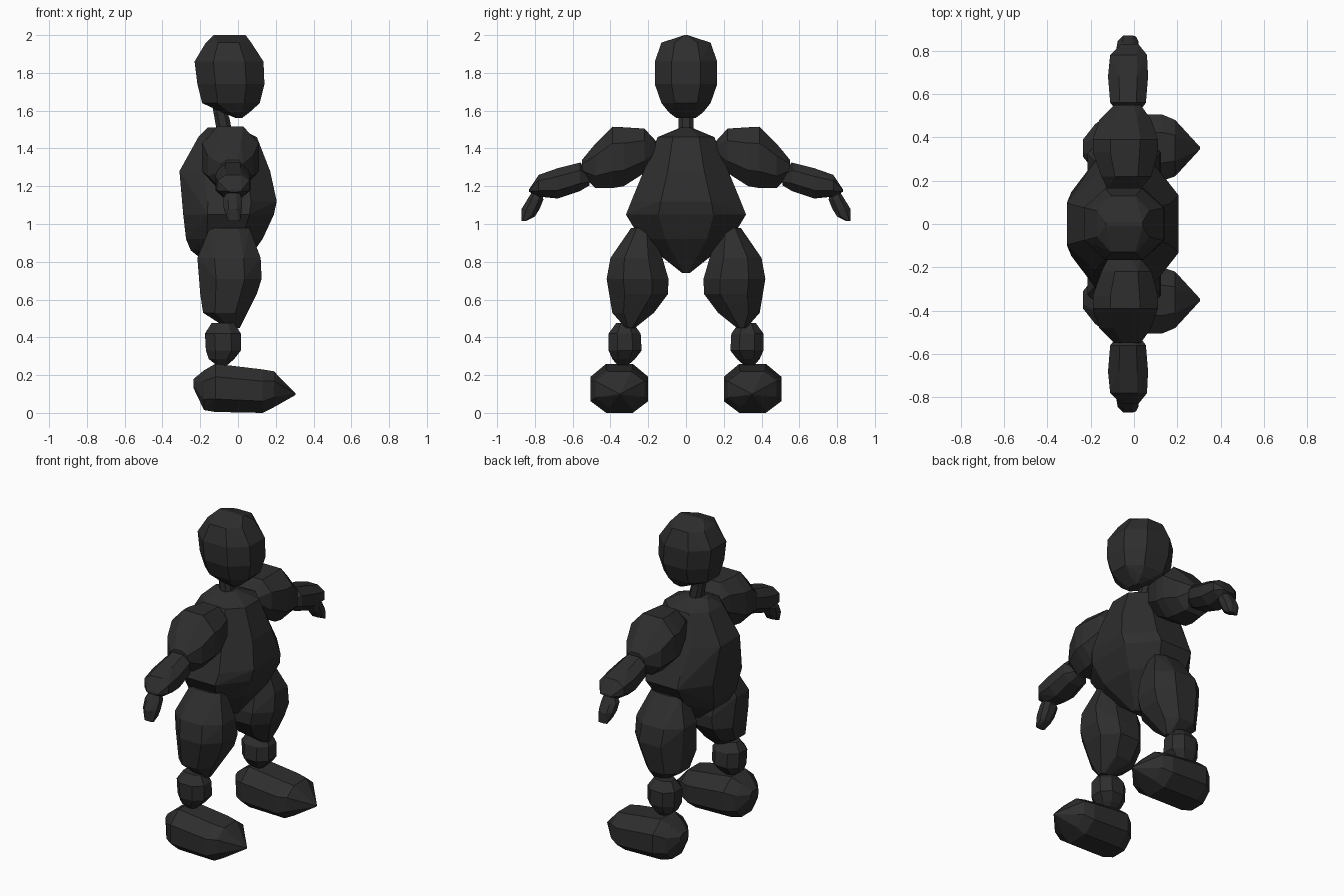
import bpy, bmesh

mat = bpy.data.materials.new("charcoal")
mat.diffuse_color = (0.027, 0.027, 0.027, 1)


def stone(name, axis, sections, mirror=False, cut=0.27):
    """Faceted convex block through chamfered cross-sections.
    Each section: (position on axis, a0, a1, b0, b1), a and b being the
    remaining axes in x, y, z order."""
    bm = bmesh.new()
    for t, a0, a1, b0, b1 in sections:
        da, db = (a1 - a0) * cut, (b1 - b0) * cut
        for a, b in ((a0 + da, b0), (a1 - da, b0), (a1, b0 + db), (a1, b1 - db),
                     (a1 - da, b1), (a0 + da, b1), (a0, b1 - db), (a0, b0 + db)):
            p = [a, b]
            p.insert(axis, t)
            bm.verts.new(p)
    bmesh.ops.remove_doubles(bm, verts=bm.verts, dist=0.004)
    res = bmesh.ops.convex_hull(bm, input=bm.verts)
    junk = {v for v in res["geom_interior"] + res["geom_unused"]
            if isinstance(v, bmesh.types.BMVert) and not v.link_faces}
    bmesh.ops.delete(bm, geom=list(junk), context='VERTS')
    # merge nearly flat triangles into larger facets
    bmesh.ops.dissolve_limit(bm, angle_limit=0.1, verts=bm.verts, edges=bm.edges)
    bmesh.ops.recalc_face_normals(bm, faces=bm.faces)
    me = bpy.data.meshes.new(name)
    bm.to_mesh(me)
    bm.free()
    me.materials.append(mat)
    ob = bpy.data.objects.new(name, me)
    bpy.context.collection.objects.link(ob)
    if mirror:
        m = ob.modifiers.new("other side", 'MIRROR')
        m.use_axis = (False, True, False)
        m.use_clip = False
        m.use_mirror_merge = False


def centred(rows):
    return [(z, x0, x1, -h, h) for z, x0, x1, h in rows]


X, Y, Z = 0, 1, 2

# head, neck and torso: horizontal sections (z, x0, x1, half width)
stone("head", Z, centred([
    (2.00, -.13, .04, .02), (1.96, -.17, .07, .13), (1.86, -.23, .135, .165),
    (1.74, -.215, .14, .165), (1.64, -.19, .115, .13),
    (1.59, -.08, .06, .09), (1.56, -.01, .02, .05)]))
stone("neck", Z, centred([
    (1.62, -.135, -.07, .035), (1.56, -.12, -.045, .04), (1.48, -.11, -.03, .04)]))
stone("torso", Z, centred([
    (1.51, -.16, 0, .03), (1.46, -.21, .10, .15), (1.28, -.31, .17, .21),
    (1.12, -.295, .205, .29), (1.05, -.29, .19, .318), (.92, -.275, .13, .24),
    (.86, -.25, .09, .17), (.74, -.10, 0, .02)]))

# arms: sections along y (y, x0, x1, z0, z1)
stone("upper_arms", Y, [
    (.16, -.12, .03, 1.36, 1.44), (.22, -.15, .08, 1.27, 1.505),
    (.33, -.19, .11, 1.20, 1.512), (.39, -.19, .11, 1.19, 1.515),
    (.48, -.16, .08, 1.19, 1.425), (.55, -.09, .03, 1.26, 1.34)], True)
stone("forearms", Y, [
    (.51, -.07, .02, 1.205, 1.27), (.56, -.11, .055, 1.175, 1.325),
    (.68, -.12, .065, 1.135, 1.295), (.78, -.11, .06, 1.145, 1.26),
    (.83, -.06, .02, 1.17, 1.185)], True)
stone("hands", Z, [
    (1.17, -.06, .01, .765, .815), (1.13, -.08, .02, .755, .84),
    (1.08, -.075, .02, .775, .87), (1.04, -.06, .015, .80, .87),
    (1.015, -.05, .01, .85, .87)], True)

# legs: horizontal sections (z, x0, x1, y0, y1)
stone("thighs", Z, [
    (.98, -.15, .06, .18, .29), (.82, -.215, .12, .125, .40),
    (.71, -.205, .125, .093, .42), (.63, -.20, .10, .095, .41),
    (.53, -.185, .05, .17, .39), (.45, -.06, .01, .27, .32)], True)
stone("shins", Z, [
    (.475, -.14, -.02, .28, .37), (.42, -.175, .015, .24, .41),
    (.33, -.17, .015, .235, .41), (.285, -.155, -.02, .27, .39),
    (.25, -.11, -.06, .31, .36)], True)

# feet: sections along x (x, y0, y1, z0, z1), tapering to a pointed toe
stone("feet", X, [
    (-.235, .31, .39, .13, .18), (-.18, .24, .46, .015, .225),
    (-.12, .20, .505, .005, .26), (.13, .20, .505, 0, .23),
    (.19, .22, .48, .03, .22), (.305, .345, .355, .095, .105)], True)
